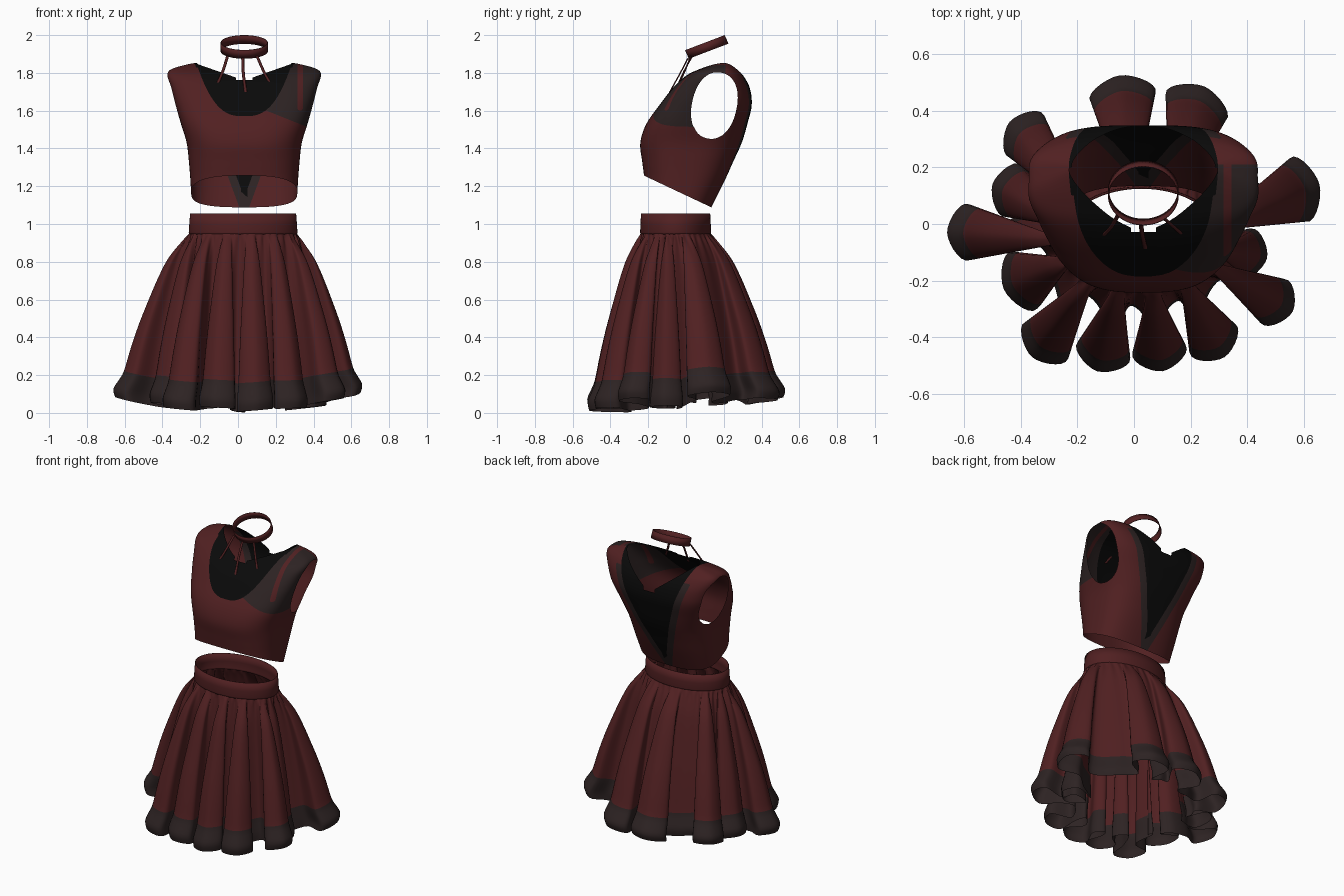
import bpy, bmesh, math, random
from mathutils import Vector

if "Cube" in bpy.data.objects:
    bpy.data.objects.remove(bpy.data.objects["Cube"])

random.seed(4)
CX = 0.033  # centre line of the bodice and choker


def material(name, col):
    m = bpy.data.materials.new(name)
    m.diffuse_color = (*col, 1)
    m.use_nodes = True
    m.node_tree.nodes["Principled BSDF"].inputs["Base Color"].default_value = m.diffuse_color
    return m


RED = material("deep red cloth", (0.082, 0.0145, 0.0155))
GREY = material("charcoal trim", (0.026, 0.0165, 0.0165))
BLACK = material("black mesh cloth", (0.003, 0.003, 0.003))


def catmull(pts, n, closed=False):
    """Smooth line through points, n samples for each span."""
    pts = [Vector(p) for p in pts]
    k, out = len(pts), []
    for i in range(k if closed else k - 1):
        if closed:
            a, b, c, d = (pts[(i + j) % k] for j in (-1, 0, 1, 2))
        else:
            a, b, c, d = (pts[min(max(i + j, 0), k - 1)] for j in (-1, 0, 1, 2))
        for s in range(n):
            t = s / n
            out.append(0.5 * (2 * b + (c - a) * t + (2 * a - 5 * b + 4 * c - d) * t * t
                              + (3 * b - a - 3 * c + d) * t ** 3))
    if not closed:
        out.append(pts[-1])
    return out


def tube(rings):
    """Open tube through rings of equal length."""
    bm = bmesh.new()
    rows = [[bm.verts.new(p) for p in r] for r in rings]
    n = len(rows[0])
    for a, b in zip(rows, rows[1:]):
        for i in range(n):
            bm.faces.new((a[i], a[(i + 1) % n], b[(i + 1) % n], b[i]))
    return bm


def finish(bm, name, mats, thick=0):
    bmesh.ops.recalc_face_normals(bm, faces=bm.faces[:])
    me = bpy.data.meshes.new(name)
    bm.to_mesh(me)
    bm.free()
    ob = bpy.data.objects.new(name, me)
    bpy.context.collection.objects.link(ob)
    for m in mats:
        me.materials.append(m)
    for p in me.polygons:
        p.use_smooth = True
    if thick:
        md = ob.modifiers.new("thickness", "SOLIDIFY")
        md.thickness = thick
        bpy.ops.object.select_all(action='DESELECT')
        bpy.context.view_layer.objects.active = ob
        ob.select_set(True)
        bpy.ops.object.shade_smooth_by_angle(angle=math.radians(40))
    return ob


def cut(bm, f, remove=False):
    """Split the faces along f = 0, and drop the positive side if asked."""
    bmesh.ops.triangulate(bm, faces=bm.faces[:])
    val = {v: (f(v.co) or 1e-9) for v in bm.verts}
    new = set()
    for e in bm.edges[:]:
        a, b = e.verts
        if val[a] * val[b] < 0:
            fac = min(max(val[a] / (val[a] - val[b]), 0.02), 0.98)
            new.add(bmesh.utils.edge_split(e, a, fac)[1])
    for face in bm.faces[:]:
        vs = [v for v in face.verts if v in new]
        if len(vs) == 2:
            bmesh.utils.face_split(face, vs[0], vs[1])
    if remove:
        dead = [p for p in bm.faces if f(p.calc_center_median()) > 0]
        bmesh.ops.delete(bm, geom=dead, context='FACES')


# ---- bodice: domed tube of (height, half width, front y, back y), then cut open
profile = [(1.05, .275, -.215, .115), (1.09, .277, -.215, .135), (1.23, .285, -.22, .205),
           (1.33, .293, -.232, .25), (1.43, .305, -.242, .295), (1.53, .335, -.21, .325),
           (1.63, .365, -.14, .348), (1.72, .39, -.07, .338), (1.785, .408, .0, .305),
           (1.82, .385, .07, .272), (1.845, .30, .14, .24), (1.855, .24, .19, .21)]


def sgnpow(v, p):
    return math.copysign(abs(v) ** p, v)


rings = []
for z, w, yf, yb in catmull(profile, 5):
    e = .72 - .14 * min(max((z - 1.4) / .25, 0), 1)   # boxier towards the shoulders
    rings.append([(CX + w * sgnpow(math.cos(a), e),
                   (yf + yb) / 2 + (yb - yf) / 2 * sgnpow(math.sin(a), e), z)
                  for a in (math.tau * (i + .5) / 144 for i in range(144))])
bm = tube(rings)


def arm_hole(p):
    y, z = p.y - .15, p.z - 1.627
    u, v = y * .97 - z * .22, y * .22 + z * .97
    return min(1 - abs(u / .118) ** 2.2 - abs(v / .177) ** 2.2, (abs(p.x - CX) - .15) * 5)


def neck_hole(p):
    d = abs(p.x - CX)
    return max(min(p.z - 1.76 - .35 * d, .2 - p.y), min(p.z - 1.66 - .76 * d, p.y - .2))


def front_insert(p):
    return min(p.z - 1.57 - 12.3 * abs(p.x - CX) ** 2.75, .2 - p.y)


def back_insert(p):
    return min((p.z - 1.14) * .37 - abs(p.x - CX), p.y - .1)


def back_border(p):
    return min((p.z - 1.14) * .37 + .045 - abs(p.x - CX), p.y - .1, 1.77 - p.z)


def patch(p):
    return min(p.z - 1.66 + .4 * p.x, .21 - p.y, p.x - .1)


def patch_stripe(p):
    return min(.014 - abs(p.x - .33), p.z - 1.6)


cut(bm, lambda p: 1.255 - .471 * (p.y + .22) - p.z, True)   # slanted hem
cut(bm, arm_hole, True)
cut(bm, neck_hole, True)
for f in (front_insert, back_insert, back_border, patch, patch_stripe):
    cut(bm, f)
for face in bm.faces:
    c = face.calc_center_median()
    if front_insert(c) > 0 or back_insert(c) > 0:
        face.material_index = 2
    elif back_border(c) > 0 or (patch(c) > 0 and patch_stripe(c) < 0):
        face.material_index = 1
finish(bm, "cropped_bodice", [RED, GREY, BLACK])

# ---- waistband
WX, WY = .027, -.055


def waist(a, k=1.0):
    return Vector((WX + .285 * k * math.cos(a), WY + .186 * k * math.sin(a), 0))


bm = tube([[waist(math.tau * i / 96, k) + Vector((0, 0, z)) for i in range(96)]
           for z, k in ((.945, 1.0), (.955, 1.01), (1.0, 1.0), (1.055, .985))])
finish(bm, "waistband", [RED], .004)

# ---- skirt: hem line of mushroom-shaped folds blended up to the waist
tips = [(-.66, -.03), (-.46, -.23), (-.36, -.47), (-.13, -.52), (.10, -.52), (.32, -.47),
        (.56, -.31), (.47, -.12), (.655, .14), (.25, .485), (-.05, .525), (-.44, .36), (-.50, .14)]
tips = [Vector(t) for t in tips]
N = len(tips)
mid = Vector((WX, -.02))
ang = [math.atan2(t.y - mid.y, t.x - mid.x) % math.tau for t in tips]
for i in range(1, N):
    while ang[i] < ang[i - 1]:
        ang[i] += math.tau
ctrl = []   # x, y on the hem, and angle on the waist
for i, t in enumerate(tips):
    nxt = ang[(i + 1) % N] + (math.tau if i == N - 1 else 0)
    prv = ang[i - 1] - (math.tau if i == 0 else 0)
    va = (ang[i] + nxt) / 2
    w = min(.118, .43 * min((t - tips[i - 1]).length, (t - tips[(i + 1) % N]).length))
    n = (t - mid).normalized()
    s = Vector((-n.y, n.x))
    hp, hn = (ang[i] - prv) / 2, (nxt - ang[i]) / 2
    for out, side, a in ((-.18, -.36, ang[i] - hp * .5), (-.065, -1, ang[i] - hp * .25), (0, 0, ang[i]),
                         (-.065, 1, ang[i] + hn * .25), (-.18, .36, ang[i] + hn * .5)):
        q = t + n * out + s * (side * w)
        ctrl.append((q.x, q.y, a))
    ctrl.append((.02 + .39 * math.cos(va), (.35 if math.sin(va) > 0 else .29) * math.sin(va), va))
hem = catmull([(c[0], c[1], 0) for c in ctrl], 6, True)
angles = []
for i, c in enumerate(ctrl):
    b = ctrl[(i + 1) % len(ctrl)][2] + (math.tau if i == len(ctrl) - 1 else 0)
    angles += [c[2] + (b - c[2]) * j / 6 for j in range(6)]

rows = catmull([(0, 0), (.03, .06), (.08, .16), (.16, .29), (.27, .41), (.40, .53), (.55, .66),
                (.70, .77), (.84, .86), (.89, .92), (.95, 1), (1, .975)], 3)
rings = []
for f, g in rows:
    ring = []
    for h, a in zip(hem, angles):
        ripple = 1 + .035 * math.sin(39 * a + math.sin(5 * a)) * math.exp(-f * 9) * min(1, f * 30)
        p = waist(a, ripple).lerp(h, g)
        z0 = .003 + .07 * (h.x / .66) ** 2 + .12 * max(0, h.y) + .012 * (1 + math.sin(9 * a))
        p.z = .95 + (z0 - .95) * f
        ring.append(p)
    rings.append(ring)
bm = tube(rings)
for i, face in enumerate(bm.faces):
    if i // len(hem) >= 24:      # rows below the trim line
        face.material_index = 1
finish(bm, "pleated_skirt", [RED, GREY])

# ---- choker: tilted band
rings = []
for up in (-1, 1):
    rings.append([(CX + .125 * math.cos(a), .11 + .105 * math.sin(a) - .01 * up,
                   1.9375 + .04 * math.sin(a) + .0225 * up)
                  for a in (math.tau * i / 64 for i in range(64))])
finish(tube(rings), "choker_band", [RED], .004)

# ---- three straps from choker to bodice
for name, pts in (("strap_left", [(-.055, .035, 1.89), (-.08, -.01, 1.81), (-.118, -.05, 1.72)]),
                  ("strap_middle", [(.025, .012, 1.88), (.028, -.03, 1.80), (.04, -.085, 1.70)]),
                  ("strap_right", [(.10, .025, 1.89), (.14, -.01, 1.80), (.185, -.05, 1.72)])):
    path = catmull(pts, 5)
    ring_list = [[p + Vector((.008 * math.cos(k * math.tau / 8), .004 * math.sin(k * math.tau / 8), 0))
                  for k in range(8)] for p in path]
    finish(tube(ring_list), name, [RED])
